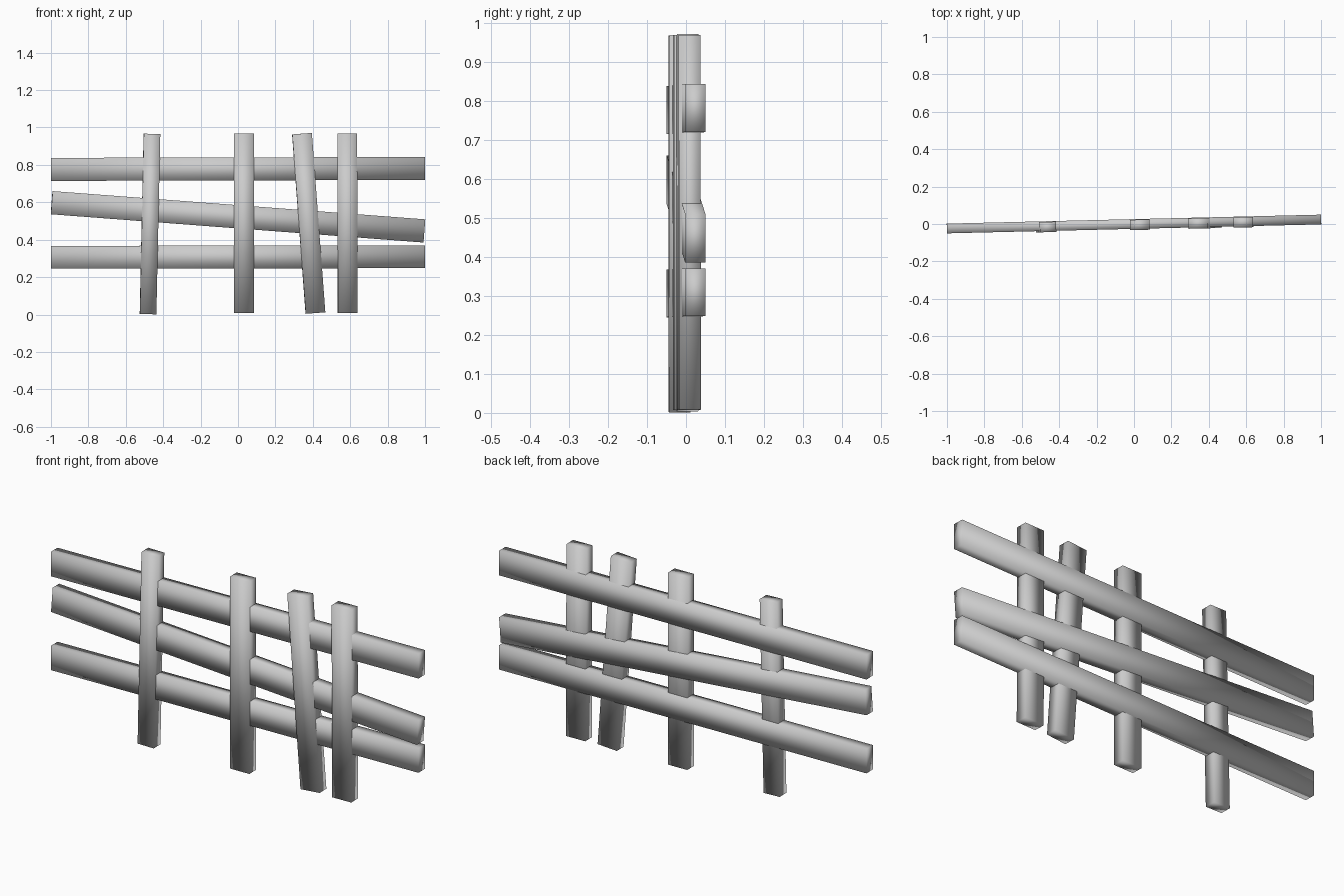
import bpy
import bmesh
from mathutils import Matrix, Vector

cube = bpy.data.objects.get("Cube")
if cube:
    bpy.data.objects.remove(cube, do_unlink=True)

# Weathered grey material shared by every board
grey = bpy.data.materials.new("weathered grey")
grey.use_nodes = True
COLOUR = (0.6, 0.6, 0.6, 1)
grey.diffuse_color = COLOUR
grey.node_tree.nodes["Principled BSDF"].inputs["Base Color"].default_value = COLOUR

SLOPE = 0.024          # the whole fence runs slightly back towards +x
THICKNESS = 0.052


def board(name, start, end, width, shift=0.0, thickness=THICKNESS):
    """A squared board between two (x, z) points on the fence line."""
    a, b = (Vector((x, SLOPE * x + shift, z)) for x, z in (start, end))
    along = (b - a).normalized()
    across = Vector((-SLOPE, 1, 0)).cross(along).normalized()
    depth = along.cross(across)

    bm = bmesh.new()
    bmesh.ops.create_cube(bm, size=1)
    bmesh.ops.scale(bm, vec=(width, thickness, (b - a).length), verts=bm.verts)
    for face in bm.faces:
        face.smooth = True
    mesh = bpy.data.meshes.new(name)
    bm.to_mesh(mesh)
    bm.free()
    mesh.materials.append(grey)

    obj = bpy.data.objects.new(name, mesh)
    frame = Matrix((across, depth, along)).transposed()
    if frame.determinant() < 0:
        frame = Matrix((-across, depth, along)).transposed()
    obj.matrix_world = Matrix.Translation((a + b) / 2) @ frame.to_4x4()
    bpy.context.collection.objects.link(obj)


# Three long rails, the middle one sagging towards +x
board("top_rail", (-1, 0.776), (1, 0.781), 0.123)
board("middle_rail", (-0.996, 0.598), (0.996, 0.447), 0.124)
board("bottom_rail", (-1, 0.306), (1, 0.309), 0.122)

# Four upright posts set slightly forward of the rails
posts = {
    "right_post": ((-0.481, 0.002), (-0.46, 0.966), 0.088),
    "centre_post": ((0.031, 0.008), (0.031, 0.968), 0.106),
    "leaning_post": ((0.414, 0.008), (0.342, 0.967), 0.105),
    "left_post": ((0.586, 0.008), (0.584, 0.968), 0.105),
}
for name, (bottom, top, width) in posts.items():
    board(name, bottom, top, width, shift=-0.005, thickness=0.055)
